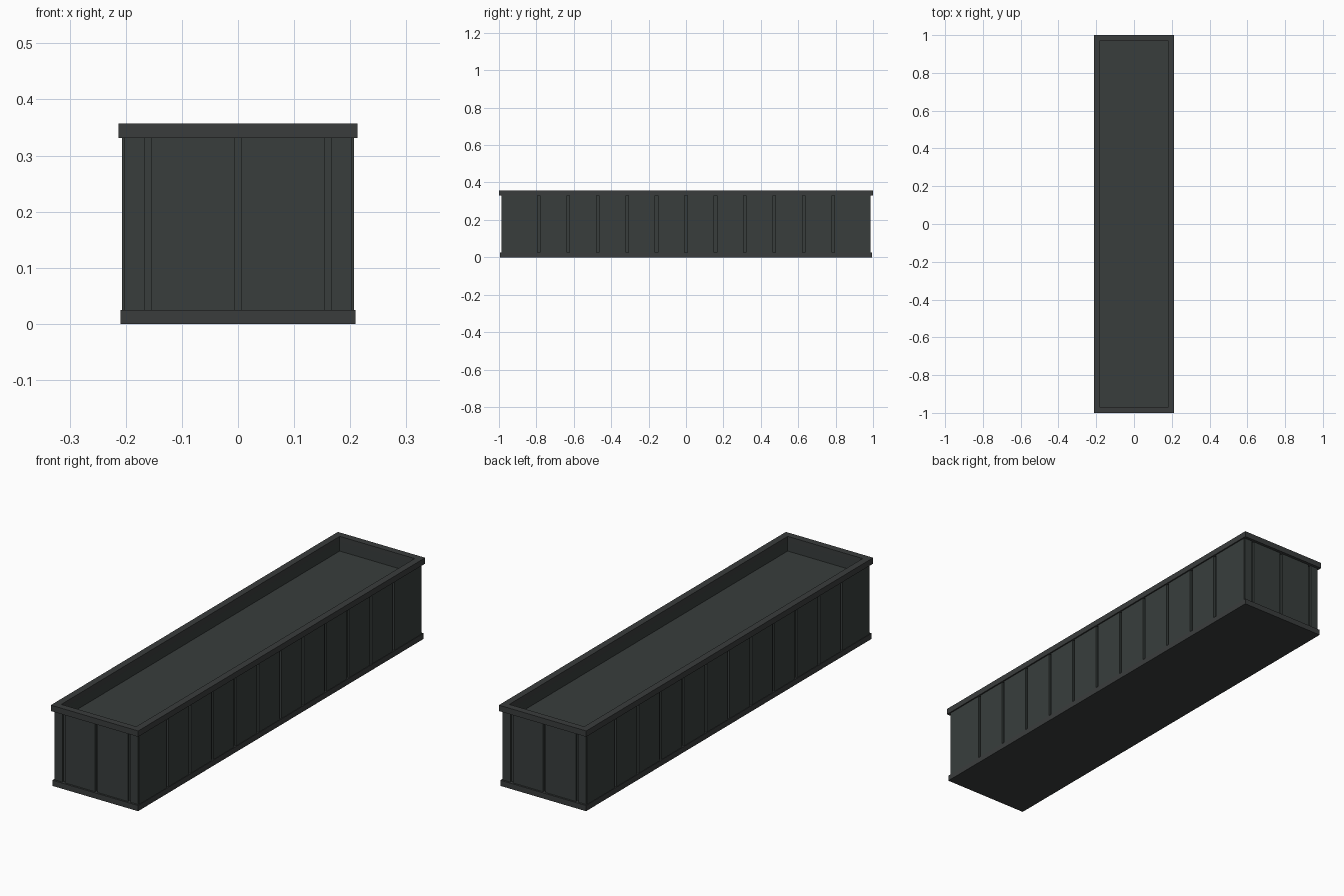
import bpy, bmesh

if "Cube" in bpy.data.objects:
    bpy.data.objects.remove(bpy.data.objects["Cube"])

def material(name, rgb):
    m = bpy.data.materials.new(name)
    m.diffuse_color = (*rgb, 1)
    m.use_nodes = True
    m.node_tree.nodes["Principled BSDF"].inputs["Base Color"].default_value = m.diffuse_color
    return m

panel_mat = material("dark slate green", (0.040, 0.048, 0.046))
trim_mat = material("dark slate grey", (0.042, 0.046, 0.046))

def boxes(name, spans, mat):
    """One object made of boxes given as (x0, x1, y0, y1, z0, z1)."""
    bm = bmesh.new()
    for x0, x1, y0, y1, z0, z1 in spans:
        vs = bmesh.ops.create_cube(bm, size=1)["verts"]
        for v in vs:
            v.co = (x1 if v.co.x > 0 else x0,
                    y1 if v.co.y > 0 else y0,
                    z1 if v.co.z > 0 else z0)
    me = bpy.data.meshes.new(name)
    bm.to_mesh(me)
    bm.free()
    ob = bpy.data.objects.new(name, me)
    me.materials.append(mat)
    bpy.context.collection.objects.link(ob)
    return ob

def frame(name, ox, oy, ix, iy, z0, z1, mat):
    """Rectangular ring with a clean top, outer half sizes o and inner half sizes i."""
    bm = bmesh.new()
    signs = [(-1, -1), (1, -1), (1, 1), (-1, 1)]
    loops = [[bm.verts.new((sx * hx, sy * hy, z)) for sx, sy in signs]
             for hx, hy, z in ((ox, oy, z0), (ox, oy, z1), (ix, iy, z1), (ix, iy, z0))]
    for a, b in zip(loops, loops[1:] + loops[:1]):
        for i in range(4):
            j = (i + 1) % 4
            bm.faces.new((a[i], a[j], b[j], b[i]))
    bmesh.ops.recalc_face_normals(bm, faces=bm.faces)
    me = bpy.data.meshes.new(name)
    bm.to_mesh(me)
    bm.free()
    me.materials.append(mat)
    bpy.context.collection.objects.link(bpy.data.objects.new(name, me))

def plank_ranges(half, step, count, gap):
    """Plank intervals separated by gaps centred on multiples of step."""
    cuts = [k * step for k in range(-count, count + 1)]
    starts = [-half] + [c + gap / 2 for c in cuts]
    ends = [c - gap / 2 for c in cuts] + [half]
    return list(zip(starts, ends))

RIM_Z, TOP, SOIL = 0.331, 0.357, 0.292

# inner tub and filling
frame("tub_wall", 0.198, 0.978, 0.183, 0.97, 0.01, RIM_Z + 0.005, panel_mat)
boxes("filling", [(-0.19, 0.19, -0.974, 0.974, 0.005, SOIL)], panel_mat)

# cladding on the long sides and the ends
sides, ends = [], []
for a, b in plank_ranges(0.984, 0.1575, 5, 0.014):
    for x0, x1 in ((-0.207, -0.195), (0.195, 0.207)):
        sides.append((x0, x1, a, b, 0.015, RIM_Z + 0.003))
for a, b in plank_ranges(0.203, 0.16, 1, 0.012):
    for y0, y1 in ((-0.987, -0.975), (0.975, 0.987)):
        ends.append((a, b, y0, y1, 0.015, RIM_Z + 0.003))
boxes("side_panels", sides, panel_mat)
boxes("end_panels", ends, panel_mat)

# base plinth and top rim
boxes("base_plinth", [(-0.209, 0.209, -0.995, 0.995, 0, 0.025)], trim_mat)
frame("top_rim", 0.213, 1.0, 0.183, 0.97, RIM_Z, TOP, trim_mat)
